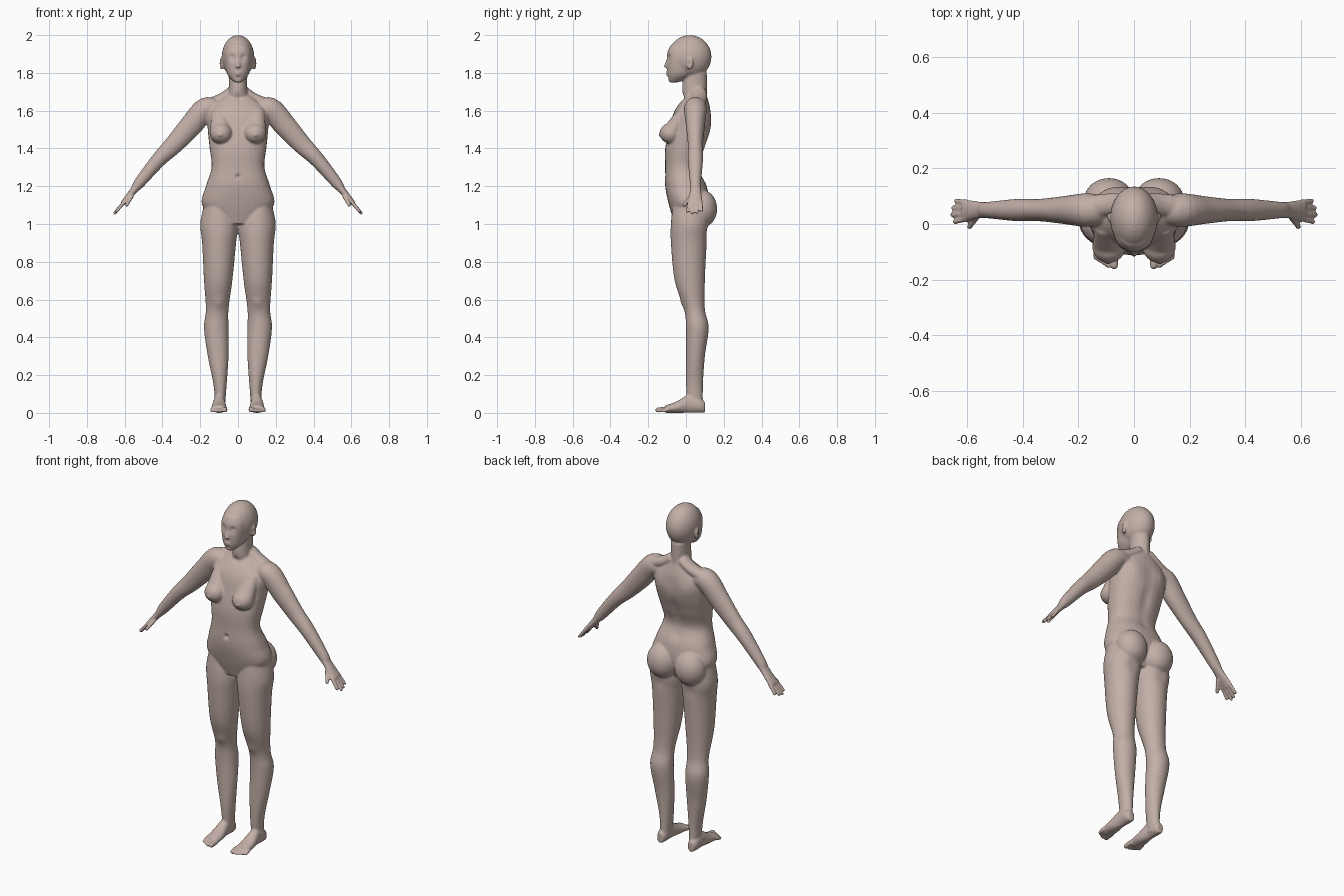
import bpy, bmesh
from math import sin, cos, pi, exp, copysign
from mathutils import Vector, Matrix

X, Y, Z = Vector((1, 0, 0)), Vector((0, 1, 0)), Vector((0, 0, 1))
SIDES = 32

if "Cube" in bpy.data.objects:
    bpy.data.objects.remove(bpy.data.objects["Cube"])

bm = bmesh.new()


def signs(mirror):
    return (1, -1) if mirror else (1,)


def spline(rows, steps=6):
    """Smoothly interpolate rows of numbers."""
    padded = [rows[0]] + rows + [rows[-1]]
    result = []
    for before, start, end, after in zip(padded, padded[1:], padded[2:], padded[3:]):
        for step in range(steps):
            t = step / steps
            row = []
            for p, q, r, s in zip(before, start, end, after):
                slope_in, slope_out = (r - p) / 2, (s - q) / 2
                curve = 3 * (r - q) - 2 * slope_in - slope_out
                twist = 2 * (q - r) + slope_in + slope_out
                row.append(q + t * (slope_in + t * (curve + t * twist)))
            result.append(row)
    return result + [rows[-1]]


def bulge(value, power):
    return copysign(abs(value) ** (2 / power), value)


def loft(rows, side, normal=None, power=2, mirror=False):
    """Closed tube through rows of x, y, z, radius along side, radius across."""
    rings = spline(rows)
    centres = [Vector(ring[:3]) for ring in rings]
    last = len(rings) - 1
    for sign in signs(mirror):
        loops = []
        for i, ring in enumerate(rings):
            ahead, behind = centres[min(i + 1, last)], centres[max(i - 1, 0)]
            along = normal or (ahead - behind).normalized()
            u = (side - along * side.dot(along)).normalized()
            v = along.cross(u)
            loop = []
            for k in range(SIDES):
                angle = 2 * pi * k / SIDES
                point = (centres[i] + u * ring[3] * bulge(cos(angle), power)
                         + v * ring[-1] * bulge(sin(angle), power))
                loop.append(bm.verts.new((point.x * sign, point.y, point.z)))
            loops.append(loop)
        for lower, upper in zip(loops, loops[1:]):
            for k in range(SIDES):
                bm.faces.new((lower[k - 1], lower[k], upper[k], upper[k - 1]))
        bm.faces.new(loops[0])
        bm.faces.new(loops[-1])


def column(rows, power=2, mirror=False):
    """Upright loft through rows of height, inner x, outer x, front y, back y."""
    loft([((inner + outer) / 2, (front + back) / 2, z, (outer - inner) / 2, (back - front) / 2)
          for z, inner, outer, front, back in rows], X, Z, power, mirror)


def centred(rows):
    return [(z, -width, width, front, back) for z, width, front, back in rows]


def ball(centre, radii, mirror=False, turn=0):
    x, y, z = centre
    for sign in signs(mirror):
        place = Matrix.Translation((x * sign, y, z))
        place = place @ Matrix.Rotation(turn * sign, 4, 'Z') @ Matrix.Diagonal((*radii, 1))
        bmesh.ops.create_uvsphere(bm, u_segments=SIDES, v_segments=SIDES // 2, radius=1, matrix=place)


def digit(start, end, radius, side):
    """Finger or toe with a round tip, on both sides."""
    loft([(*start, radius), (*end, radius * .9)], side, mirror=True)
    ball(end, [radius * .9] * 3, True)


# Torso, neck and shoulder slopes
column(centred([
    (1, .1, -.06, .08), (1.1, .19, -.09, .12), (1.2, .17, -.11, .11), (1.3, .14, -.11, .07),
    (1.4, .15, -.11, .1), (1.5, .16, -.09, .13), (1.6, .16, -.06, .13), (1.68, .07, 0, .11)]), 2.3)
column(centred([(1.6, .07, 0, .11), (1.7, .05, -.02, .11), (1.8, .05, -.01, .11)]))
loft([(.03, .07, 1.7, .04, .03), (.09, .07, 1.66, .04, .03), (.17, .06, 1.63, .04, .03)], Y, mirror=True)

# Chest and seat
loft([(.1, -.01, 1.6, .04, .03), (.09, -.08, 1.48, .06, .05)], X, mirror=True)
ball((.09, -.08, 1.48), (.06, .06, .055), True)
ball((.09, .085, 1.08), (.09, .08, .1), True)

# Legs
column([
    (1.1, .03, .18, -.07, .11), (1, 0, .2, -.08, .12), (.9, .01, .19, -.08, .11),
    (.7, .03, .18, -.06, .1), (.55, .05, .17, -.01, .1), (.45, .05, .18, 0, .12),
    (.3, .05, .16, 0, .1), (.15, .06, .13, 0, .09), (.02, .07, .12, .01, .09)], mirror=True)

# Feet, each section resting on the ground
loft([(.1, y, height, width, height) for y, height, width in (
    (.1, .03, .02), (.07, .04, .03), (.02, .05, .03), (-.05, .03, .04), (-.11, .02, .04))],
    X, Y, mirror=True)

# Toes
digit((.07, -.1, .02), (.07, -.15, .015), .015, X)
for i in range(4):
    x = .093 + .015 * i
    digit((x, -.09, .02), (x, -.15 + .01 * i, .01), .01, X)

# Arms and palms
loft([(x, .05, z, depth, thickness) for x, z, depth, thickness in (
    (.1, 1.6, .05, .05), (.17, 1.61, .06, .06), (.25, 1.52, .05, .06), (.34, 1.42, .04, .05),
    (.42, 1.34, .04, .04), (.52, 1.22, .03, .03), (.55, 1.18, .03, .02), (.61, 1.11, .04, .013))],
    Y, mirror=True)

# Fingers and thumbs
for i in range(4):
    reach = .055 - .01 * abs(i - 1.3)
    digit((.6, .018 + .02 * i, 1.12), (.6 + reach, .008 + .025 * i, 1.11 - reach), .01, Y)
digit((.56, .03, 1.15), (.59, -.01, 1.1), .011, Y)

# Head, nose, lips and ears
ball((0, .02, 1.885), (.086, .115, .115))
column(centred([
    (1.75, .02, -.09, -.04), (1.8, .06, -.1, .05), (1.9, .075, -.1, .09), (1.95, .06, -.08, .08)]), 2.3)
loft([(0, -.09, 1.88, .01), (0, -.105, 1.83, .014)], X, Z)
for z in (1.79, 1.802):
    ball((0, -.096, z), (.02, .01, .006))
ball((.086, .02, 1.85), (.01, .02, .034), True, -pi / 7)

# Fuse the parts into one smooth skin
bmesh.ops.recalc_face_normals(bm, faces=bm.faces)
parts = bpy.data.meshes.new("parts")
bm.to_mesh(parts)
bm.free()
body = bpy.data.objects.new("body", parts)
bpy.context.collection.objects.link(body)
fuse = body.modifiers.new("fuse", 'REMESH')
fuse.mode = 'VOXEL'
fuse.voxel_size = .0055
soften = body.modifiers.new("soften", 'SMOOTH')
soften.factor = .5
soften.iterations = 6
graph = bpy.context.evaluated_depsgraph_get()
surface = bpy.data.meshes.new_from_object(body.evaluated_get(graph))
body.modifiers.clear()
body.data = surface
bpy.data.meshes.remove(parts)
surface.name = "body"


def push(centre, radius, depth, axis=Y):
    """Sculpt a soft dent or bump, on both sides if off centre."""
    x, y, z = centre
    for sign in signs(x):
        middle = Vector((x * sign, y, z))
        offset = Vector((axis.x * sign, axis.y, axis.z)) * depth
        for vert in surface.vertices:
            if abs(vert.co.z - z) < radius * 3:
                vert.co += offset * exp(-(vert.co - middle).length_squared / radius ** 2)


# Eye sockets, eyes, ear hollows and chin crease
push((.033, -.1, 1.88), .017, .014)
push((.033, -.085, 1.877), .01, -.006)
push((.1, .01, 1.85), .012, -.007, X)
push((0, -.1, 1.776), .012, .004)

# Navel, throat, nipples, shoulder blades, knees and seat creases
push((0, -.11, 1.25), .012, .012)
push((0, -.01, 1.67), .02, .008)
push((.094, -.14, 1.47), .01, -.006)
push((.09, .12, 1.55), .05, .007)
push((.1, -.02, .58), .03, -.006)
push((.1, .12, .96), .04, -.007)

# Spine groove
for i in range(8):
    push((0, .1, 1.26 + .045 * i), .03, -.007)

# Flat soles
for vert in surface.vertices:
    vert.co.z = max(vert.co.z, 0)

# Skin colour
skin = bpy.data.materials.new("skin")
skin.use_nodes = True
skin.diffuse_color = (.54, .43, .385, 1)
skin.node_tree.nodes["Principled BSDF"].inputs["Base Color"].default_value = skin.diffuse_color
surface.materials.clear()
surface.materials.append(skin)
for face in surface.polygons:
    face.material_index = 0
    face.use_smooth = True
surface.update()
